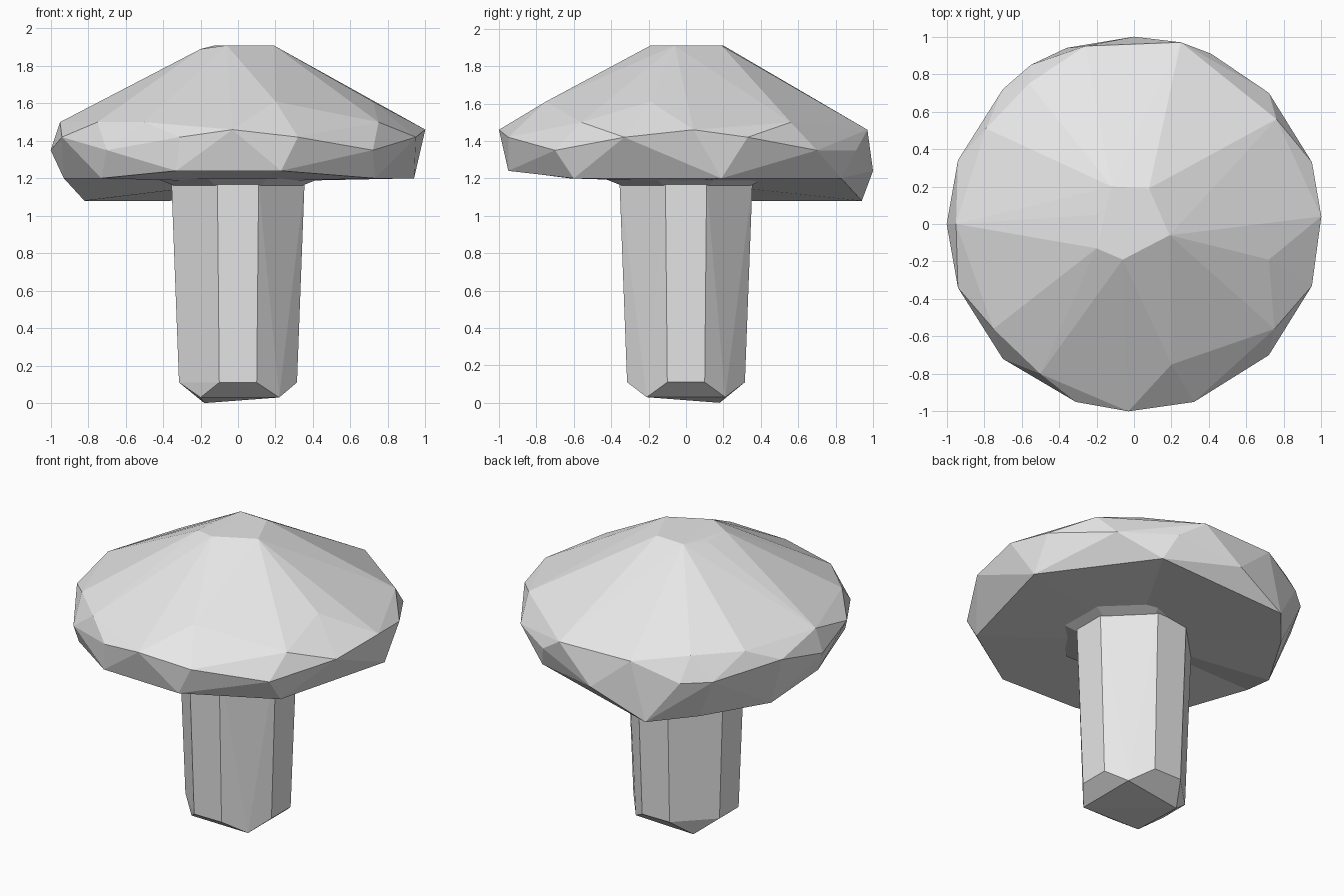
import bpy
import bmesh

default_cube = bpy.data.objects.get("Cube")
if default_cube:
    bpy.data.objects.remove(default_cube, do_unlink=True)

# Single plain material
grey = bpy.data.materials.new("light grey")
grey.use_nodes = True
grey_value = (0.8, 0.8, 0.8, 1)
grey.diffuse_color = grey_value
for node in grey.node_tree.nodes:
    if node.type == "BSDF_PRINCIPLED":
        node.inputs["Base Color"].default_value = grey_value


def faceted_hull(points):
    """Return a bmesh holding the convex hull of the points."""
    mesh_builder = bmesh.new()
    for point in points:
        mesh_builder.verts.new(point)
    hull = bmesh.ops.convex_hull(mesh_builder, input=mesh_builder.verts)
    unused = set(hull["geom_interior"]) | set(hull["geom_unused"])
    unused_verts = [item for item in unused if isinstance(item, bmesh.types.BMVert)]
    bmesh.ops.delete(mesh_builder, geom=unused_verts, context="VERTS")
    bmesh.ops.recalc_face_normals(mesh_builder, faces=mesh_builder.faces)
    mesh_builder.normal_update()
    return mesh_builder


def finish(mesh_builder, name):
    """Turn a bmesh into a flat-shaded named object."""
    bmesh.ops.dissolve_limit(mesh_builder, angle_limit=0.01,
                             verts=mesh_builder.verts, edges=mesh_builder.edges)
    bmesh.ops.recalc_face_normals(mesh_builder, faces=mesh_builder.faces)
    mesh = bpy.data.meshes.new(name)
    mesh_builder.to_mesh(mesh)
    mesh_builder.free()
    mesh.materials.append(grey)
    part = bpy.data.objects.new(name, mesh)
    bpy.context.scene.collection.objects.link(part)
    return part


def at_height(z, *pairs):
    return [(x, y, z) for x, y in pairs]


def octagon(z, reach, half_edge):
    """Eight points of an octagon with flat sides facing the axes."""
    points = []
    for sx in (-1, 1):
        for sy in (-1, 1):
            points.append((sx * reach, sy * half_edge, z))
            points.append((sx * half_edge, sy * reach, z))
    return points


# Cap: crown, shoulder and irregular rim
crown = at_height(1.91, (.19, -.06), (-.06, -.19), (.08, .19), (-.12, .2))
crown += at_height(1.89, (-.2, -.13), (-.19, .05))
shoulder = at_height(1.61, (.72, -.19), (.2, -.75))
shoulder += at_height(1.5, (-.95, 0), (-.5, -.8), (-.75, -.56), (.75, -.56),
                      (.76, .56), (-.56, .75), (-.79, .51))
upper_rim = at_height(1.46, (-.03, -1), (1, .04), (.25, .97), (-.26, .95))
upper_rim += at_height(1.42, (-.94, -.34), (-.31, -.95), (.32, -.95),
                       (.95, -.33), (.95, .33), (-.94, .34))
upper_rim += at_height(1.35, (-1, 0), (-.7, -.72), (.72, -.7), (.72, .7),
                       (.41, .91), (-.55, .85), (-.7, .72))
lower_rim = at_height(1.2, (.94, .19), (.47, .83), (.73, -.6),
                      (-.93, -.05), (-.73, -.62))
lower_rim += at_height(1.24, (0, 1), (-.33, -.93), (.23, -.95))
sagging_rim = at_height(1.08, (-.36, .94), (-.58, .68), (-.82, .28))

cap = faceted_hull(crown + shoulder + upper_rim + lower_rim + sagging_rim)

# Cap underside: replace the base with a shallow fan towards the stem
base_faces = [face for face in cap.faces if face.normal.z < -0.8]
bmesh.ops.delete(cap, geom=base_faces, context="FACES")
open_edges = [edge for edge in cap.edges if edge.is_boundary]
centre = cap.verts.new((0, 0, 1.18))
for edge in open_edges:
    cap.faces.new((edge.verts[0], edge.verts[1], centre))
finish(cap, "mushroom_cap")

# Stem: tapering octagon with a bevelled square foot
foot = at_height(.03, (-.2, -.2), (.22, -.21), (.22, .21))
foot += at_height(0, (-.18, .18))
stem = faceted_hull(foot + octagon(.11, .315, .1) + octagon(1.17, .355, .11))
finish(stem, "mushroom_stem")

# Flare where the stem meets the cap
flare = faceted_hull(octagon(1.16, .34, .12) + octagon(1.2, .44, .16))
finish(flare, "stem_flare")
